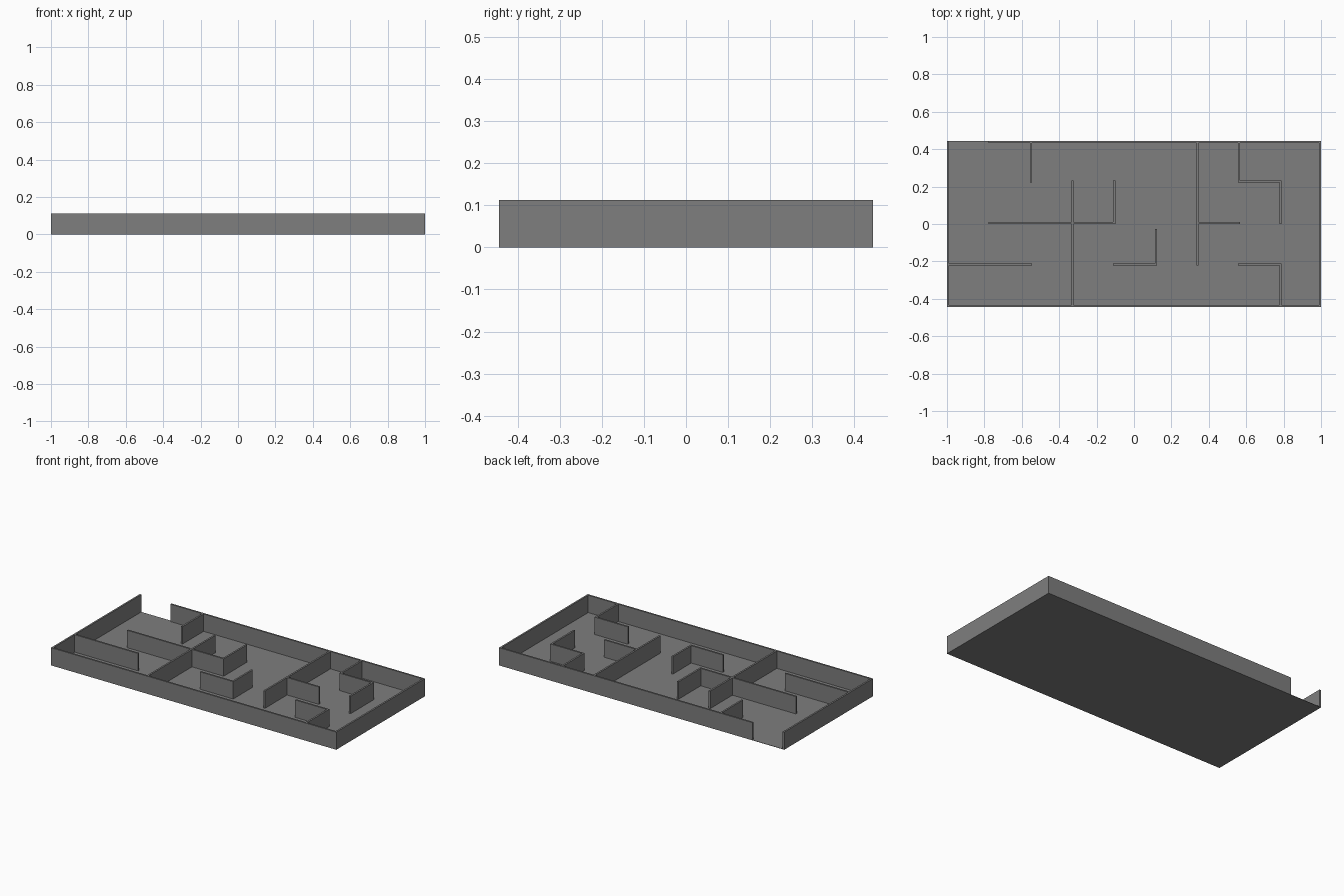
import bpy

if "Cube" in bpy.data.objects:
    bpy.data.objects.remove(bpy.data.objects["Cube"])

CELL = 2 / 9        # grid cell size
T = 0.011           # wall thickness
H = 0.112           # wall height
FLOOR = 0.002       # floor thickness
X0, Y0 = -1.0, -2 * CELL

grey = bpy.data.materials.new("wall grey")
grey.diffuse_color = (0.21, 0.21, 0.21, 1)
grey.use_nodes = True
grey.node_tree.nodes["Principled BSDF"].inputs["Base Color"].default_value = grey.diffuse_color


def box(name, x1, x2, y1, y2, z1, z2):
    bpy.ops.mesh.primitive_cube_add(
        size=1, location=((x1 + x2) / 2, (y1 + y2) / 2, (z1 + z2) / 2))
    ob = bpy.context.object
    ob.name = name
    ob.scale = (x2 - x1, y2 - y1, z2 - z1)
    bpy.ops.object.transform_apply(location=False, rotation=False, scale=True)
    ob.data.materials.append(grey)


def wall_x(name, row, a, b):
    """Wall along x on a grid row, from column a to column b."""
    y = min(Y0 + row * CELL, -Y0 - T)
    box(name, X0 + a * CELL, min(X0 + b * CELL + T, 1), y, y + T, 0, H)


def wall_y(name, col, a, b):
    """Wall along y on a grid column, from row a to row b."""
    x = min(X0 + col * CELL, 1 - T)
    box(name, x, x + T, Y0 + a * CELL, min(Y0 + b * CELL + T, -Y0), 0, H)


# Floor slab
box("floor", -1, 1, Y0, -Y0, 0, FLOOR)

# Outer walls, with the entrance gap at the back left
wall_x("front_wall", 0, 0, 9)
wall_x("back_wall", 4, 1, 9)
wall_y("left_wall", 0, 0, 4)
wall_y("right_wall", 9, 0, 4)

# Inner partitions: (grid line, start, end)
for line in [(1, 0, 2), (1, 4, 5), (1, 7, 8), (2, 1, 4), (2, 6, 7), (3, 7, 8)]:
    wall_x("cross_partition", *line)
for line in [(2, 3, 4), (3, 0, 3), (4, 2, 3), (5, 1, 1.83),
             (6, 1, 4), (7, 3, 4), (8, 2, 3), (8, 0, 1)]:
    wall_y("long_partition", *line)
